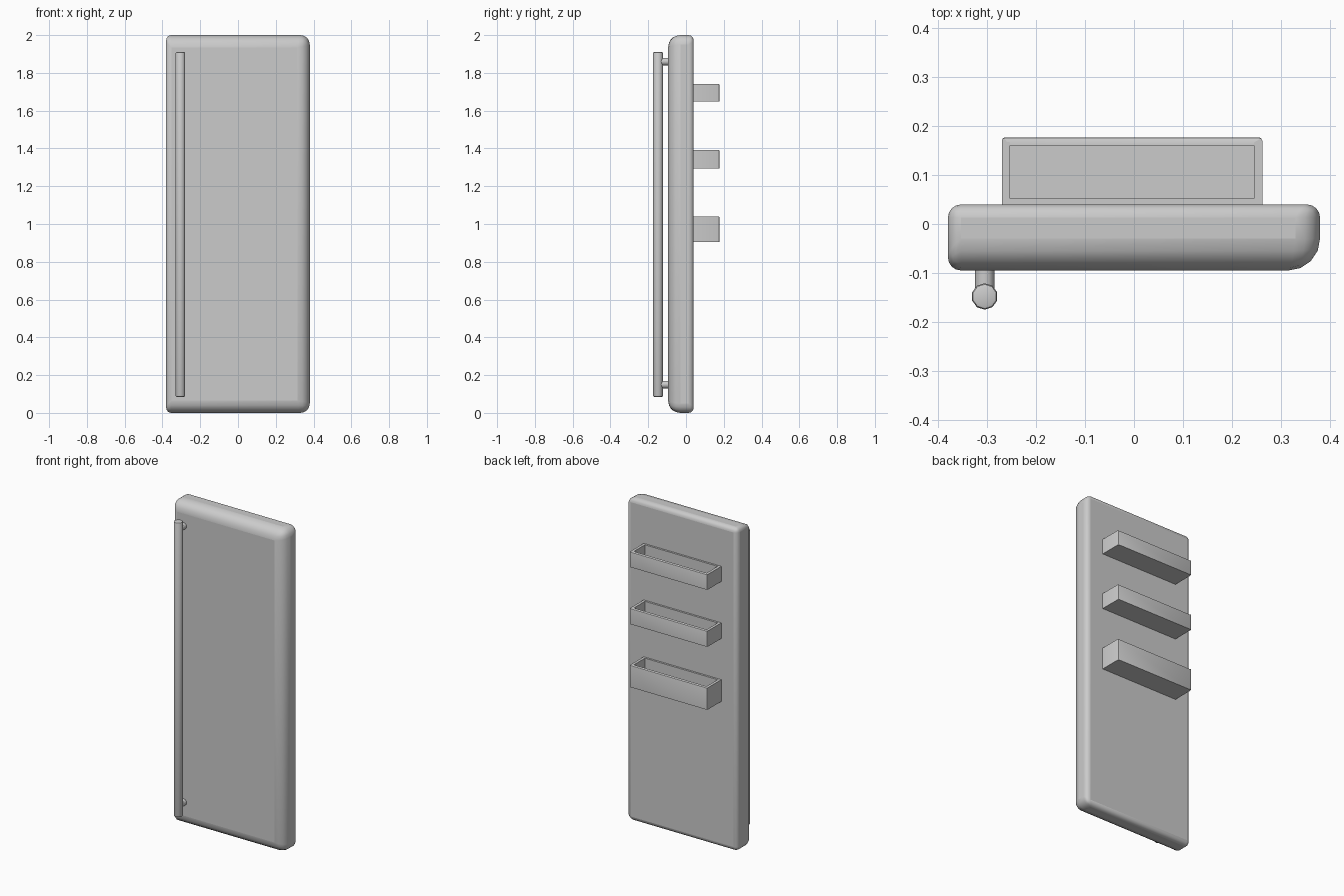
import bpy, bmesh, math
from mathutils import Matrix, Vector

cube = bpy.data.objects.get("Cube")
if cube:
    bpy.data.objects.remove(cube, do_unlink=True)

# One plain grey for the whole door
grey = bpy.data.materials.new("light_grey")
grey.use_nodes = True
colour = (0.6, 0.6, 0.6, 1)
grey.diffuse_color = colour
grey.node_tree.nodes["Principled BSDF"].inputs["Base Color"].default_value = colour


def finish(name, bm, angle=40):
    bmesh.ops.recalc_face_normals(bm, faces=bm.faces)
    mesh = bpy.data.meshes.new(name)
    bm.to_mesh(mesh)
    bm.free()
    mesh.materials.append(grey)
    obj = bpy.data.objects.new(name, mesh)
    bpy.context.collection.objects.link(obj)
    bpy.ops.object.select_all(action="DESELECT")
    obj.select_set(True)
    bpy.context.view_layer.objects.active = obj
    bpy.ops.object.shade_smooth_by_angle(angle=math.radians(angle))
    return obj


def box(low, high):
    bm = bmesh.new()
    low, high = Vector(low), Vector(high)
    size = high - low
    place = Matrix.Translation((low + high) / 2) @ Matrix.Diagonal((*size, 1))
    bmesh.ops.create_cube(bm, size=1, matrix=place)
    return bm


def rod(name, start, end, radius, sides, bevel=0):
    start, end = Vector(start), Vector(end)
    axis = end - start
    turn = axis.to_track_quat("Z", "Y").to_matrix().to_4x4()
    bm = bmesh.new()
    bmesh.ops.create_cone(bm, cap_ends=True, segments=sides, radius1=radius, radius2=radius,
                          depth=axis.length, matrix=Matrix.Translation((start + end) / 2) @ turn)
    if bevel:
        rims = [e for e in bm.edges if any(len(f.verts) == sides for f in e.link_faces)]
        bmesh.ops.bevel(bm, geom=rims, offset=bevel, segments=2, profile=0.5, affect="EDGES")
    return finish(name, bm)


# Door panel: wide rounding on the front and right edges, narrow elsewhere
BIG, MEDIUM, SMALL = 0.065, 0.05, 0.027
bm = box((-0.38, -0.095, 0), (0.38, 0.04, 2))
weights = bm.edges.layers.float.new("bevel_weight_edge")
for e in bm.edges:
    mid = (e.verts[0].co + e.verts[1].co) / 2
    on_front, on_left, on_back = mid.y < -0.09, mid.x > 0.3, mid.y > 0.03
    on_right = mid.x < -0.3
    if on_back or on_right:
        width = SMALL
    else:
        width = BIG if on_front else MEDIUM
    e[weights] = width / BIG
door = finish("door_panel", bm)
bevel = door.modifiers.new("rounded_edges", "BEVEL")
bevel.limit_method = "WEIGHT"
bevel.width = BIG
bevel.segments = 4

# Long handle bar on two short posts
HANDLE_X, HANDLE_Y = -0.305, -0.148
rod("handle_bar", (HANDLE_X, HANDLE_Y, 0.085), (HANDLE_X, HANDLE_Y, 1.91), 0.027, 10, 0.007)
for name, z in (("lower_handle_post", 0.15), ("upper_handle_post", 1.86)):
    rod(name, (HANDLE_X, HANDLE_Y, z), (HANDLE_X, -0.085, z), 0.02, 12)


# Open-topped trays on the back: a box with its top inset and pushed down
def tray(name, bottom, top):
    bm = box((-0.27, 0.035, bottom), (0.262, 0.177, top))
    corners = [e for e in bm.edges
               if all(v.co.y > 0.1 for v in e.verts) and e.verts[0].co.x == e.verts[1].co.x]
    bmesh.ops.bevel(bm, geom=corners, offset=0.007, segments=2, profile=0.5, affect="EDGES")
    bm.normal_update()
    lid = max(bm.faces, key=lambda f: f.normal.z)
    bmesh.ops.inset_region(bm, faces=[lid], thickness=0.017, use_even_offset=True)
    well = bmesh.ops.extrude_discrete_faces(bm, faces=[lid])["faces"][0]
    bmesh.ops.translate(bm, verts=well.verts, vec=(0, 0, bottom + 0.012 - top))
    # Soften the outer rim
    rim = [e for e in bm.edges
           if all(abs(v.co.z - top) < 1e-5 for v in e.verts)
           and any(abs(f.normal.z) < 0.1 and f.calc_center_median().z > bottom + 0.02
                   and e.calc_length() > 0.1 for f in e.link_faces)
           and all(v.co.y > 0.165 for v in e.verts)]
    bmesh.ops.bevel(bm, geom=rim, offset=0.006, segments=2, profile=0.5, affect="EDGES")
    finish(name, bm)


for name, bottom, top in (("lower_tray", 0.905, 1.04),
                          ("middle_tray", 1.295, 1.392),
                          ("upper_tray", 1.648, 1.742)):
    tray(name, bottom, top)
